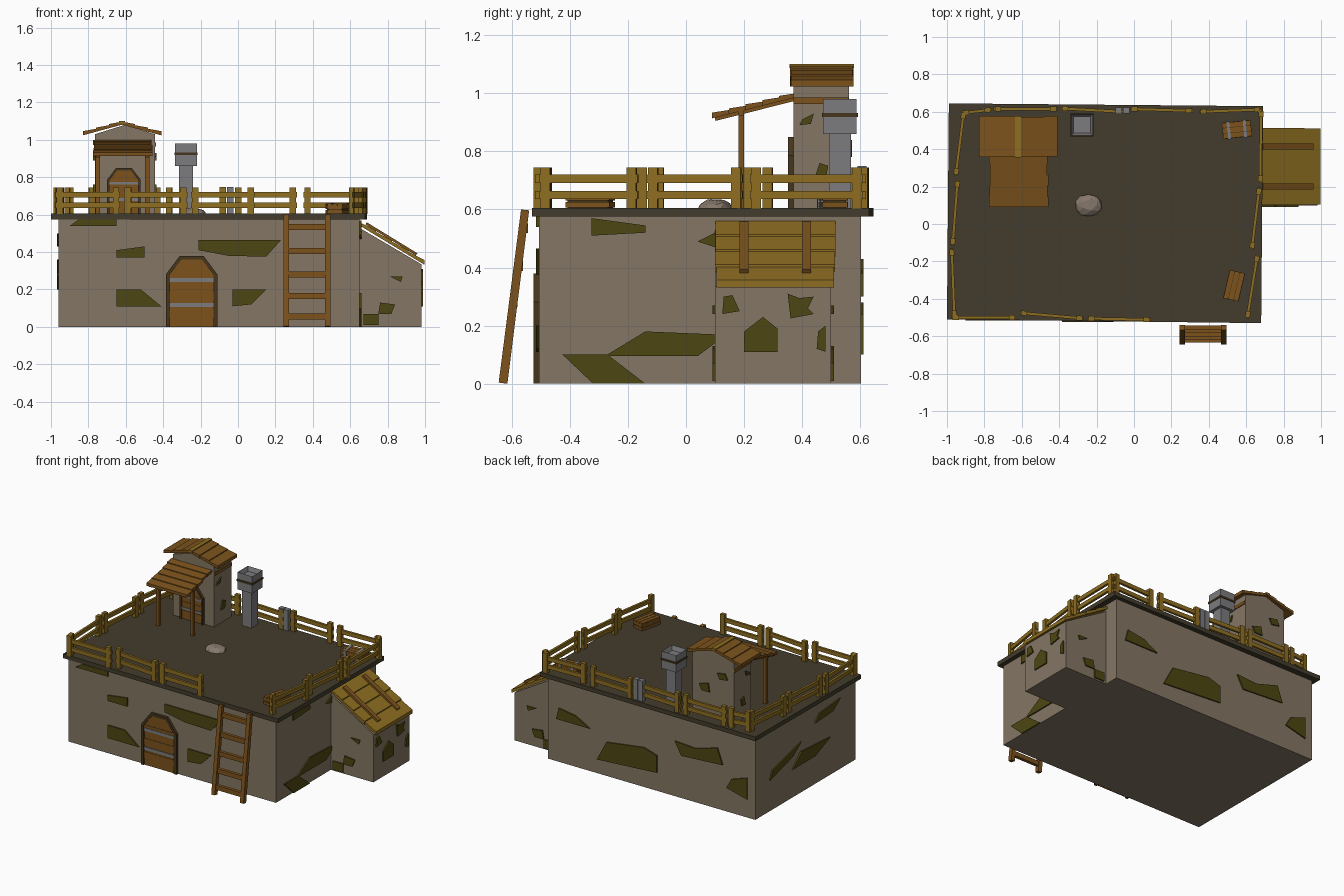
import bpy, bmesh, math, random
from mathutils import Vector, Matrix

if "Cube" in bpy.data.objects:
    bpy.data.objects.remove(bpy.data.objects["Cube"])
random.seed(4)

def mat(name, r, g, b):
    m = bpy.data.materials.new(name)
    m.diffuse_color = (r, g, b, 1)
    m.use_nodes = True
    m.node_tree.nodes["Principled BSDF"].inputs["Base Color"].default_value = m.diffuse_color
    return m

WALL = mat("plaster", .23, .18, .125)
MOSS = mat("moss", .075, .062, .006)
SLAB = mat("dark_roof", .055, .045, .025)
WOOD = mat("brown_wood", .20, .085, .012)
GOLD = mat("yellow_wood", .27, .155, .015)
DARK = mat("dark_wood", .06, .035, .012)
METAL = mat("metal", .2, .2, .21)
STONE = mat("stone", .24, .19, .15)

def finish(name, bm, m):
    bmesh.ops.recalc_face_normals(bm, faces=bm.faces)
    me = bpy.data.meshes.new(name)
    bm.to_mesh(me)
    bm.free()
    me.materials.append(m)
    ob = bpy.data.objects.new(name, me)
    bpy.context.collection.objects.link(ob)
    return ob

PLANE = {"xz": lambda u, v, d: (u, d, v), "yz": lambda u, v, d: (d, u, v), "xy": lambda u, v, d: (u, v, d)}

def prism(name, pts, plane, lo, hi, m):
    """Extrude a flat outline from lo to hi along the remaining axis."""
    bm = bmesh.new()
    f = PLANE[plane]
    a = [bm.verts.new(f(u, v, lo)) for u, v in pts]
    b = [bm.verts.new(f(u, v, hi)) for u, v in pts]
    bm.faces.new(a)
    bm.faces.new(b)
    for i in range(len(a)):
        j = (i + 1) % len(a)
        bm.faces.new((a[i], a[j], b[j], b[i]))
    return finish(name, bm, m)

def box(name, c, s, m, rz=0):
    bm = bmesh.new()
    M = Matrix.Translation(c) @ Matrix.Rotation(math.radians(rz), 4, 'Z') @ Matrix.Diagonal((*s, 1))
    bmesh.ops.create_cube(bm, size=1, matrix=M)
    return finish(name, bm, m)

def beam(name, p, q, w, t, m):
    """Straight timber between two points; w is its level width, t its depth."""
    p, q = Vector(p), Vector(q)
    d = (q - p).normalized()
    side = d.cross((0, 0, 1)).normalized()
    R = Matrix((d, side, side.cross(d))).transposed().to_4x4()
    bm = bmesh.new()
    M = Matrix.Translation((p + q) / 2) @ R @ Matrix.Diagonal(((q - p).length, w, t, 1))
    bmesh.ops.create_cube(bm, size=1, matrix=M)
    return finish(name, bm, m)

def planks(name, a, b, plane, lo, hi, n, t, m, jag=0.006):
    """Overlapping boards covering a slope from a (top) to b (bottom)."""
    a, b = Vector(a), Vector(b)
    for i in range(n):
        p, q = a.lerp(b, i / n), a.lerp(b, (i + 1) / n)
        pts = [(p.x, p.y), (q.x, q.y + t * .4), (q.x, q.y - t), (p.x, p.y - t)]
        prism(name, pts, plane, lo + random.uniform(0, jag), hi - random.uniform(0, jag), m)

def door(name, cx, y, z0, w, h):
    """Arched door: dark frame, horizontal boards, metal bands."""
    def arch(g):
        return [(cx - w/2 + g, z0), (cx - w/2 + g, z0 + .74*h), (cx - .23*w + g*.4, z0 + h - g),
                (cx + .23*w - g*.4, z0 + h - g), (cx + w/2 - g, z0 + .74*h), (cx + w/2 - g, z0)]
    g = .075 * w
    o, i = arch(0), arch(g)
    for k in range(5):
        prism(name + "_frame", [o[k], o[k+1], i[k+1], i[k]], "xz", y - .018, y + .01, DARK)
    zs = [z0 + .74*h*k/6 for k in range(7)] + [z0 + .87*h - g/2, z0 + h - g]
    def half(z):
        f = max(0, (z - z0 - .74*h) / (.26*h - g))
        return (w/2 - g) * (1 - f) + (.23*w - g*.4) * f
    for k in range(8):
        za, zb = zs[k], zs[k+1]
        prism(name + "_board", [(cx - half(za), za), (cx + half(za), za), (cx + half(zb), zb), (cx - half(zb), zb)],
              "xz", y - .008 - .003 * (k % 2), y + .01, WOOD)
    for f in (.31, .66):
        box(name + "_band", (cx, y - .007, z0 + f*h), (w - 2*g, .014, .055*h), METAL)

# main building, roof slab
box("main_walls", (-.155, .048, .2875), (1.61, 1.11, .575), WALL)
prism("roof_slab", [(-1, -.51), (.68, -.53), (.69, .63), (-.99, .645)], "xy", .575, .605, SLAB)
door("front_door", -.248, -.507, 0, .275, .38)

# side lean-to with boarded roof
prism("annex_walls", [(.64, 0), (.98, 0), (.98, .335), (.64, .535)], "xz", .1, .5, WALL)
planks("annex_roof_board", (.65, .56), (.997, .35), "xz", .1, .515, 4, .018, GOLD)
for y in (.2, .415):
    beam("annex_roof_strap", (.685, y, .553), (.955, y, .388), .032, .014, WOOD)

# stair hut on the roof
prism("hut_walls", [(-.765, .6), (-.445, .6), (-.445, 1.03), (-.605, 1.08), (-.765, 1.03)], "xz", .37, .562, WALL)
for s in (-1, 1):
    planks("hut_roof_board", (-.62, 1.097), (-.62 + s * .21, 1.04), "xz", .357, .578, 3, .016, WOOD)
    box("hut_side_trim", (-.605 + s * .161, .465, .975), (.01, .19, .022), WOOD)
box("hut_ridge", (-.62, .467, 1.094), (.03, .222, .014), GOLD)
door("hut_door", -.61, .37, .605, .18, .245)

# awning with posts
planks("awning_board", (.378, 1.0), (.09, .928), "yz", -.78, -.455, 5, .014, WOOD, .012)
for x in (-.75, -.485):
    box("awning_post", (x, .19, .775), (.022, .02, .34), WOOD)
    beam("awning_rafter", (x, .375, .982), (x, .1, .913), .02, .016, WOOD)
box("awning_crossbeam", (-.617, .19, .932), (.3, .018, .02), WOOD)

# chimney with hollow cap
box("chimney_shaft", (-.278, .53, .73), (.075, .075, .26), METAL)
box("chimney_band", (-.278, .53, .925), (.124, .124, .014), DARK)
bm = bmesh.new()
bmesh.ops.create_cube(bm, size=1, matrix=Matrix.Translation((-.278, .53, .92)) @ Matrix.Diagonal((.115, .115, .12, 1)))
bm.normal_update()
top = max(bm.faces, key=lambda f: f.calc_center_median().z)
bmesh.ops.inset_individual(bm, faces=[top], thickness=.018)
for v in top.verts:
    v.co.z -= .03
finish("chimney_cap", bm, METAL)

# rock
bm = bmesh.new()
bmesh.ops.create_icosphere(bm, subdivisions=2, radius=1, matrix=Matrix.Translation((-.242, .1, .603)) @ Matrix.Diagonal((.075, .06, .034, 1)))
for v in bm.verts:
    v.co += Vector([random.uniform(-.004, .004) for _ in range(3)])
finish("roof_rock", bm, STONE)

# railing: separate crooked panels around the roof edge
panels = [(-.96, -.5, -.975, -.13), (-.97, -.115, -.943, .235), (-.953, .26, -.91, .6),
          (-.975, -.5, -.63, -.5), (-.61, -.475, -.27, -.505), (-.25, -.505, .09, -.512),
          (.605, -.505, .66, -.165), (.63, -.135, .67, .195), (.675, .22, .68, .61),
          (.68, .612, .35, .6), (.315, .605, -.02, .615), (-.06, .6, -.39, .618),
          (-.41, .615, -.75, .615), (-.76, .612, -.92, .592)]
for x0, y0, x1, y1 in panels:
    a, b = Vector((x0, y0, 0)), Vector((x1, y1, 0))
    d = (b - a).normalized()
    ang = math.degrees(math.atan2(d.y, d.x))
    for z in (.65, .706):
        beam("railing_rail", a + Vector((0, 0, z)), b + Vector((0, 0, z)), .016, .028, GOLD)
    for p in (a + d * .022, b - d * .022):
        box("railing_post", (p.x, p.y, .674), (.033, .026, .142), GOLD, ang)
for x in (-.082, -.042):
    box("railing_metal_sleeve", (x, .606, .676), (.035, .032, .146), METAL)

# ladder
def lad(x, z):
    return (x, -.63 + .085 * z / .6, z)
for x in (.258, .48):
    s = .014
    prism("ladder_rail", [(-.645, .004), (-.615, 0), (-.54, .597), (-.568, .6)], "yz", x - s, x + s, WOOD)
for z in (.055, .165, .28, .405, .535):
    box("ladder_rung", lad(.37, z), (.215, .022, .032), WOOD)

# crates: slatted boxes turned on the roof
def crate(cx, cy, lx, ly, rz, strap):
    R = Matrix.Rotation(math.radians(rz), 3, 'Z')
    box("crate_core", (cx, cy, .627), (lx - .012, ly - .012, .05), DARK, rz)
    for k in range(3):
        off = (k - 1) / 3
        c = Vector((cx, cy, .653)) + R @ (Vector((0, off * ly, 0)) if lx > ly else Vector((off * lx, 0, 0)))
        box("crate_lid_slat", c, (lx, ly * .3, .014) if lx > ly else (lx * .3, ly, .014), WOOD, rz)
    for z in (.616, .64):
        for s in (-1, 1):
            box("crate_slat", Vector((cx, cy, z)) + R @ Vector((0, s * (ly/2 - .006), 0)), (lx, .012, .019), WOOD, rz)
            box("crate_slat", Vector((cx, cy, z)) + R @ Vector((s * (lx/2 - .006), 0, 0)), (.012, ly, .019), WOOD, rz)
    for s in (-.28, .28) if strap else ():
        box("crate_strap", Vector((cx, cy, .634)) + R @ Vector((s * lx, 0, 0)), (.016, ly + .008, .058), METAL, rz)
crate(.55, .505, .155, .088, 6, True)
crate(.535, -.33, .085, .155, -13, False)

# moss patches on each wall: plane, wall position, outward direction, outlines
def moss(plane, at, out, outlines):
    for pts in outlines:
        prism("moss_patch", pts, plane, at - out * .004, at + out * .009, MOSS)
moss("xz", -.507, -1, [
    [(-.65, .37), (-.65, .41), (-.5, .43), (-.5, .37)], [(-.65, .11), (-.65, .2), (-.52, .2), (-.41, .11)],
    [(-.21, .41), (-.21, .465), (.23, .465), (.15, .375), (-.05, .38)],
    [(-.03, .11), (-.03, .2), (.15, .2), (.07, .12)], [(-.9, .54), (-.85, .575), (-.65, .575), (-.65, .54)]])
moss("yz", .65, 1, [
    [(-.325, .57), (-.325, .51), (-.14, .52), (-.14, .545)], [(-.425, .1), (-.32, 0), (-.14, 0), (-.27, .1)],
    [(-.28, .095), (-.14, .18), (.1, .17), (.1, .14), (.04, .095)], [(.04, .49), (.1, .52), (.1, .47)]])
moss("yz", .98, 1, [
    [(.125, .24), (.13, .3), (.16, .305), (.185, .25)],
    [(.2, .11), (.2, .18), (.265, .23), (.315, .19), (.315, .11)],
    [(.35, .31), (.39, .295), (.44, .3), (.42, .26), (.44, .24), (.36, .225)],
    [(.45, .12), (.455, .18), (.48, .2), (.48, .11)]])
for at, out in ((.1, -1), (.5, 1)):
    moss("xz", at, out, [[(.67, .01), (.67, .07), (.75, .07), (.75, .01)],
                         [(.75, .07), (.76, .13), (.84, .12), (.82, .07)], [(.81, .27), (.88, .27), (.87, .24)]])
moss("xz", .603, 1, [
    [(.58, .3), (.56, .38), (.43, .36), (.32, .3)], [(.265, .1), (.19, .24), (-.1, .28), (-.2, .25), (-.2, .13)],
    [(-.34, .39), (-.39, .3), (-.71, .32), (-.67, .43), (-.5, .38)], [(-.74, .17), (-.78, .24), (-.9, .28), (-.9, .13)]])
moss("yz", -.96, -1, [
    [(.45, .22), (.42, .28), (.1, .36), (.2, .29)], [(.2, .2), (.1, .29), (-.22, .27), (-.05, .2)],
    [(-.05, .43), (-.1, .48), (-.33, .5), (-.25, .44)]])
for at, out in ((-.445, 1), (-.765, -1)):
    moss("yz", at, out, [[(.39, .89), (.4, .91), (.44, .93), (.43, .895)], [(.44, .7), (.46, .76), (.49, .75), (.48, .7)]])
moss("xz", .562, 1, [[(-.72, .9), (-.7, .94), (-.64, .93), (-.66, .89)], [(-.58, .78), (-.57, .84), (-.5, .82), (-.52, .78)]])
